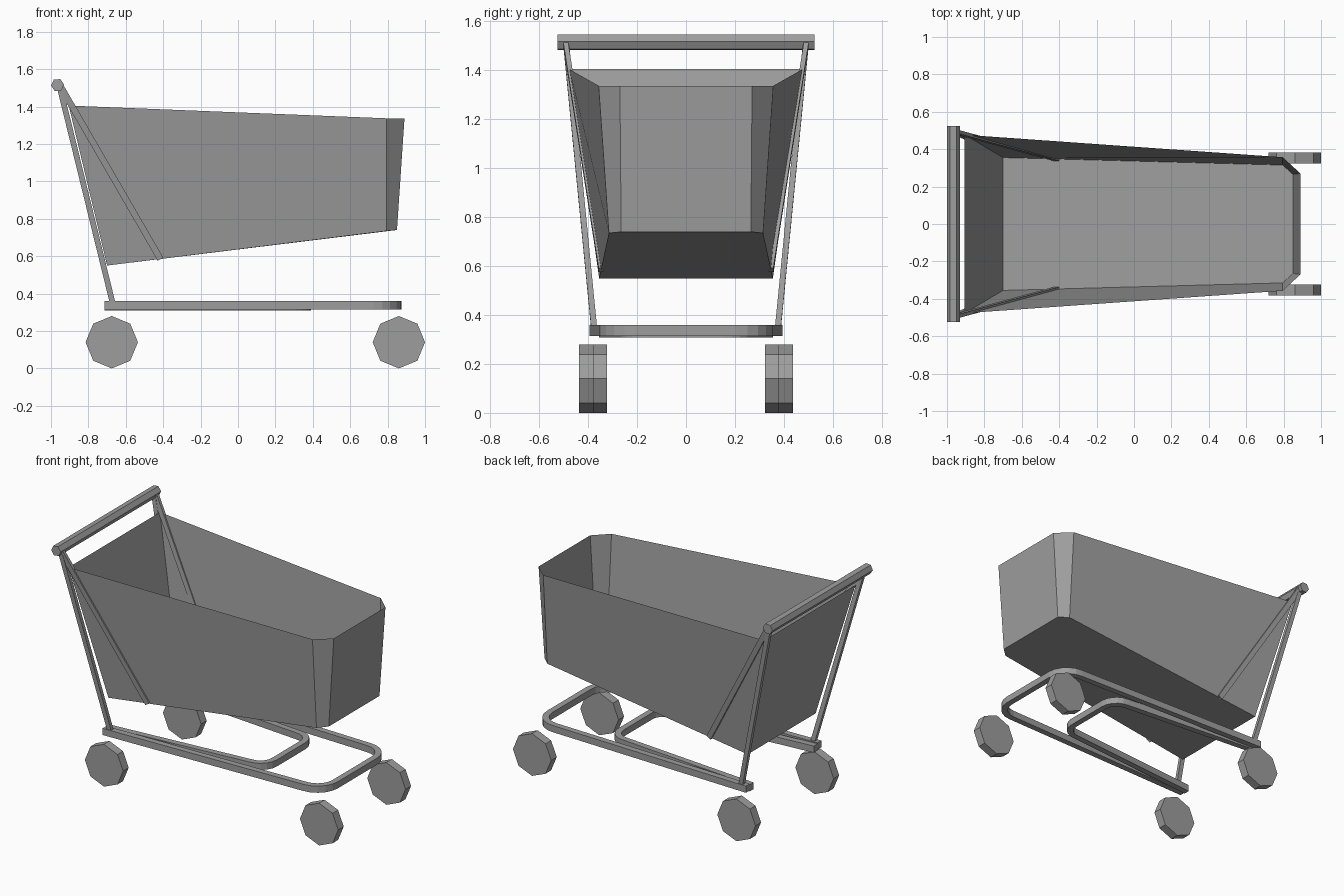
import bpy, bmesh, math
from mathutils import Vector

cube = bpy.data.objects.get("Cube")
if cube:
    bpy.data.objects.remove(cube, do_unlink=True)

grey = bpy.data.materials.new("steel_grey")
grey.use_nodes = True
GREY = (0.34, 0.34, 0.345, 1)
grey.diffuse_color = GREY
grey.node_tree.nodes["Principled BSDF"].inputs["Base Color"].default_value = GREY


def finish(name, bm):
    bmesh.ops.recalc_face_normals(bm, faces=bm.faces)
    mesh = bpy.data.meshes.new(name)
    bm.to_mesh(mesh)
    bm.free()
    mesh.materials.append(grey)
    obj = bpy.data.objects.new(name, mesh)
    bpy.context.collection.objects.link(obj)
    return obj


def loft(name, rings, caps):
    """Bridge closed rings of points; caps lists the ring indices to fill."""
    bm = bmesh.new()
    loops = [[bm.verts.new(p) for p in ring] for ring in rings]
    for a, b in zip(loops, loops[1:]):
        for i in range(len(a)):
            j = (i + 1) % len(a)
            bm.faces.new((a[i], a[j], b[j], b[i]))
    for c in caps:
        bm.faces.new(loops[c])
    return finish(name, bm)


def bar(name, start, end, width, depth):
    """Straight rectangular bar; width runs lengthwise along the cart."""
    start, end = Vector(start), Vector(end)
    axis = (end - start).normalized()
    u = Vector((0, 1, 0)).cross(axis).normalized() * width / 2
    v = axis.cross(u).normalized() * depth / 2
    rings = [[p + u + v, p - u + v, p - u - v, p + u - v] for p in (start, end)]
    return loft(name, rings, (0, 1))


def prism(name, centre, radius, length, sides, phase):
    """Faceted cylinder lying across the cart."""
    c = Vector(centre)
    rings = []
    for y in (-length / 2, length / 2):
        angles = [phase + math.tau * i / sides for i in range(sides)]
        rings.append([c + Vector((radius * math.cos(a), y, radius * math.sin(a)))
                      for a in angles])
    return loft(name, rings, (0, 1))


def u_frame(name, back_x, front_x, back_y, front_y, radius, z, width, height):
    """Tapered U-shaped rail with rounded front corners."""
    half = [Vector((back_x, back_y))]
    for i in range(6):
        a = math.pi / 2 * (1 - i / 5)
        half.append(Vector((front_x - radius + radius * math.cos(a),
                            front_y - radius + radius * math.sin(a))))
    path = half + [Vector((p.x, -p.y)) for p in reversed(half)]
    rings = []
    for i, p in enumerate(path):
        before, after = path[max(i - 1, 0)], path[min(i + 1, len(path) - 1)]
        d0 = (p - before).normalized() if i else (after - p).normalized()
        d1 = (after - p).normalized() if i < len(path) - 1 else d0
        t = (d0 + d1).normalized()
        side = Vector((-t.y, t.x)) * (width / 2 / t.dot(d1))
        if i in (0, len(path) - 1):
            side = Vector((0, math.copysign(width / 2, t.x)))
        rings.append([(p.x + s * side.x, p.y + s * side.y, z + h * height / 2)
                      for s, h in ((1, 1), (-1, 1), (-1, -1), (1, -1))])
    return loft(name, rings, (0, -1))


# Basket: open tapered tub with chamfered front corners
def outline(points):
    return [(x, y, z) for x, y, z in points] + [(x, -y, z) for x, y, z in reversed(points)]


floor = outline([(-0.70, 0.355, 0.55), (0.795, 0.315, 0.735), (0.85, 0.265, 0.74)])
rim = outline([(-0.905, 0.477, 1.405), (0.795, 0.357, 1.337), (0.89, 0.27, 1.335)])
loft("basket", [floor, rim], (0,))

# Push handle
prism("handle", (-0.965, 0, 1.515), 0.035, 1.05, 6, math.radians(5))

# Posts, braces and wheels on both sides
for s, label in ((1, "left"), (-1, "right")):
    bar(label + "_post", (-0.955, s * 0.49, 1.51), (-0.668, s * 0.375, 0.34), 0.03, 0.024)
    bar(label + "_brace", (-0.95, s * 0.492, 1.51), (-0.415, s * 0.347, 0.585), 0.034, 0.02)
    prism(label + "_back_wheel", (-0.675, s * 0.408, 0.14), 0.14, 0.058, 8, 0)
    prism(label + "_front_wheel", (0.86, s * 0.352, 0.14), 0.14, 0.058, 8, 0)

# Base rails, one nested inside the other
u_frame("outer_base_rail", -0.715, 0.855, 0.375, 0.335, 0.13, 0.337, 0.04, 0.044)
u_frame("inner_base_rail", -0.715, 0.37, 0.335, 0.25, 0.10, 0.331, 0.04, 0.044)
